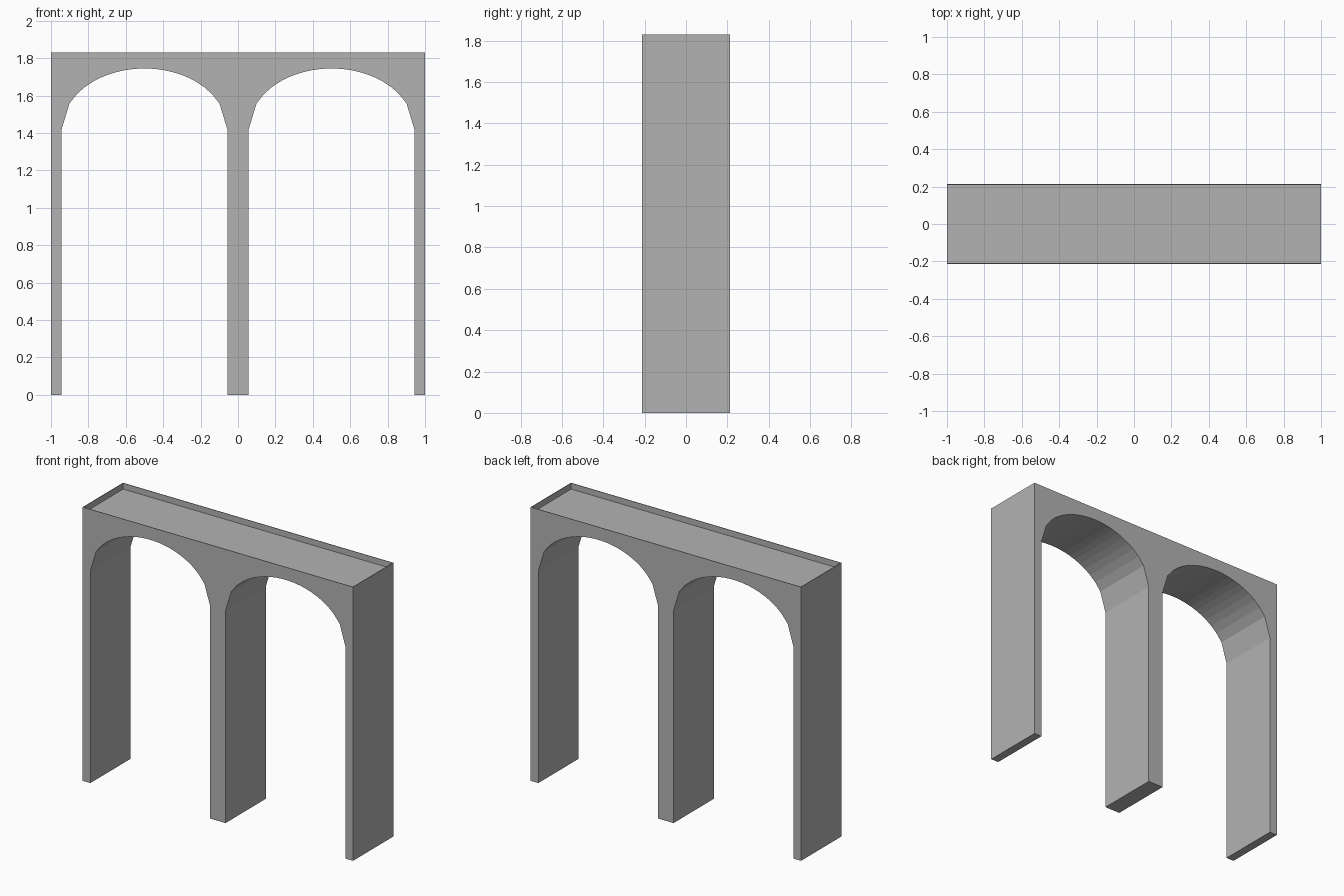
import bpy, bmesh, math

cube = bpy.data.objects.get("Cube")
if cube:
    bpy.data.objects.remove(cube, do_unlink=True)

HALF_X, HALF_Y = 1.0, 0.213
DECK_Z, RIM_Z = 1.79, 1.83
SPRING_Z, RISE, HALF_SPAN = 1.42, 0.325, 0.443
STEPS = 21

stone = bpy.data.materials.new("grey stone")
stone.use_nodes = True
colour = (0.45, 0.45, 0.45, 1)
stone.diffuse_color = colour
stone.node_tree.nodes["Principled BSDF"].inputs["Base Color"].default_value = colour


def add_object(name, bm):
    bmesh.ops.recalc_face_normals(bm, faces=bm.faces)
    mesh = bpy.data.meshes.new(name)
    bm.to_mesh(mesh)
    bm.free()
    mesh.materials.append(stone)
    obj = bpy.data.objects.new(name, mesh)
    bpy.context.collection.objects.link(obj)
    return obj


def arch(centre):
    """Opening outline from left foot to right foot, evenly stepped along x."""
    points = [(centre - HALF_SPAN, 0)]
    for i in range(STEPS + 1):
        t = 2 * i / STEPS - 1
        points.append((centre + t * HALF_SPAN,
                       SPRING_Z + RISE * math.sqrt(max(0, 1 - t * t))))
    return points + [(centre + HALF_SPAN, 0)]


# Piers and twin arches: one outline extruded across the width
outline = [(-HALF_X, DECK_Z), (-HALF_X, 0)] + arch(-0.5) + arch(0.5)
outline += [(HALF_X, 0), (HALF_X, DECK_Z)]
bm = bmesh.new()
face = bm.faces.new([bm.verts.new((x, -HALF_Y, z)) for x, z in outline])
result = bmesh.ops.extrude_face_region(bm, geom=[face])
moved = [v for v in result["geom"] if isinstance(v, bmesh.types.BMVert)]
bmesh.ops.translate(bm, vec=(0, 2 * HALF_Y, 0), verts=moved)
add_object("arched_piers", bm)

# Thin parapet running around the deck
bm = bmesh.new()
corners = [(-HALF_X, -HALF_Y), (HALF_X, -HALF_Y), (HALF_X, HALF_Y), (-HALF_X, HALF_Y)]
low = [bm.verts.new((x, y, DECK_Z)) for x, y in corners]
high = [bm.verts.new((x, y, RIM_Z)) for x, y in corners]
for i in range(4):
    j = (i + 1) % 4
    bm.faces.new((low[i], low[j], high[j], high[i]))
parapet = add_object("parapet", bm)
thickness = parapet.modifiers.new("thickness", "SOLIDIFY")
thickness.thickness = 0.004
thickness.offset = -1
thickness.use_even_offset = True
